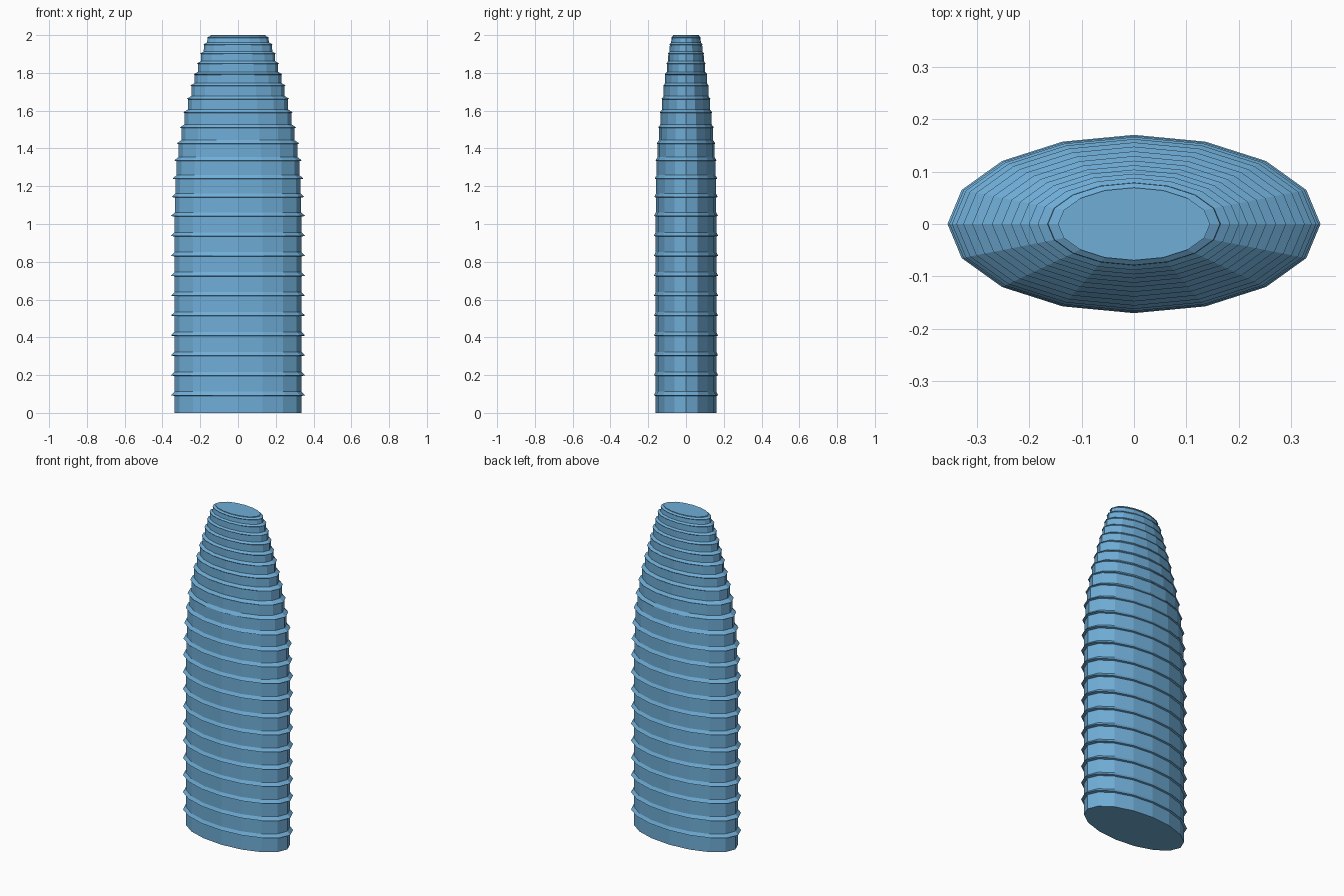
import bpy, bmesh, math

if "Cube" in bpy.data.objects:
    bpy.data.objects.remove(bpy.data.objects["Cube"])

SIDES = 16
ASPECT = 0.478

mat = bpy.data.materials.new("sky blue")
mat.diffuse_color = (0.16, 0.42, 0.68, 1)
mat.use_nodes = True
mat.node_tree.nodes["Principled BSDF"].inputs["Base Color"].default_value = mat.diffuse_color

# ledge heights and body half-widths for the tapering upper floors
ledges = [0.09 + 0.1055 * i for i in range(10)]
widths = [0.336] * 10
upper = [(1.14, .334), (1.237, .331), (1.333, .325), (1.423, .315), (1.508, .30),
         (1.588, .283), (1.66, .265), (1.73, .247), (1.79, .23), (1.848, .213),
         (1.90, .197), (1.948, .182), (1.985, .165)]
for z, w in upper:
    ledges.append(z)
    widths.append(w)
widths.append(0.145)

# side profile: straight floor wall, flat underside, sloped ledge top
profile = [(widths[0], 0.0)]
for i, z in enumerate(ledges):
    w, nxt = widths[i], widths[i + 1]
    lip = w * 1.058 if i < 10 else (w + nxt) / 2 * 1.058
    top = min(z + 0.022 * w / 0.336, 1.998)
    profile += [(w if i < 10 else min(w, lip - .004), z), (lip, z + 0.003), (nxt, top)]
profile.append((widths[-1], 2.0))

# loft the elliptical rings into one closed tower
bm = bmesh.new()
rings = []
for r, z in profile:
    rings.append([bm.verts.new((r * math.cos(2 * math.pi * k / SIDES),
                                r * ASPECT * math.sin(2 * math.pi * k / SIDES), z))
                  for k in range(SIDES)])
for a, b in zip(rings, rings[1:]):
    for k in range(SIDES):
        n = (k + 1) % SIDES
        bm.faces.new((a[k], a[n], b[n], b[k]))
bm.faces.new(rings[0][::-1])
bm.faces.new(rings[-1])
bmesh.ops.recalc_face_normals(bm, faces=bm.faces)

mesh = bpy.data.meshes.new("ribbed_tower")
bm.to_mesh(mesh)
bm.free()
mesh.materials.append(mat)
tower = bpy.data.objects.new("ribbed_tower", mesh)
bpy.context.collection.objects.link(tower)
